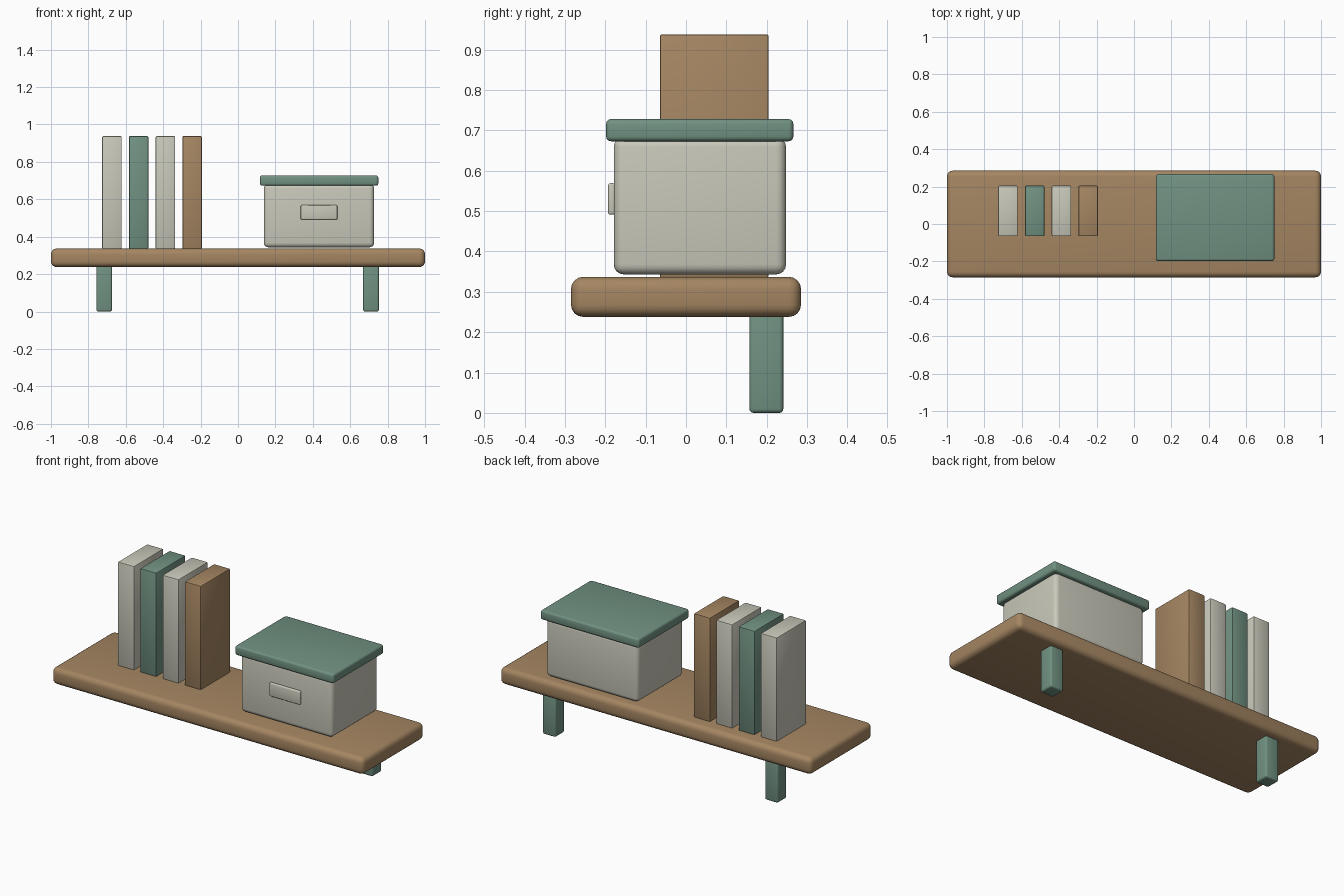
import bpy

if "Cube" in bpy.data.objects:
    bpy.data.objects.remove(bpy.data.objects["Cube"])


def material(name, rgb):
    m = bpy.data.materials.new(name)
    m.diffuse_color = (*rgb, 1)
    m.use_nodes = True
    m.node_tree.nodes["Principled BSDF"].inputs["Base Color"].default_value = m.diffuse_color
    return m


wood = material("warm_wood", (0.376, 0.238, 0.122))
green = material("sage_green", (0.165, 0.287, 0.223))
cream = material("cream", (0.584, 0.578, 0.491))


def block(name, x, y, z, mat, bevel, segments=3):
    """Rounded box spanning the given (min, max) ranges."""
    bpy.ops.mesh.primitive_cube_add(size=1, location=[sum(r) / 2 for r in (x, y, z)])
    ob = bpy.context.object
    ob.name = name
    ob.scale = [r[1] - r[0] for r in (x, y, z)]
    bpy.ops.object.transform_apply(location=False, rotation=False, scale=True)
    ob.data.materials.append(mat)
    mod = ob.modifiers.new("rounded_edges", 'BEVEL')
    mod.width = bevel
    mod.segments = segments
    bpy.ops.object.modifier_apply(modifier=mod.name)
    bpy.ops.object.shade_smooth_by_angle()
    return ob


# Shelf board
block("shelf_board", (-1, 1), (-0.285, 0.285), (0.238, 0.337), wood, 0.03, 4)

# Support brackets under the back edge
for side, cx in (("left", -0.715), ("right", 0.711)):
    block(side + "_bracket", (cx - 0.042, cx + 0.042), (0.157, 0.241),
          (0, 0.25), green, 0.01)

# Row of books
for i, mat in enumerate((cream, green, cream, wood)):
    x0 = -0.726 + i * 0.143
    block(f"book_{i + 1}", (x0, x0 + 0.104), (-0.065, 0.205),
          (0.335, 0.938), mat, 0.006, 2)

# Storage box with overhanging lid and front label
block("storage_box", (0.138, 0.728), (-0.179, 0.248), (0.343, 0.683), cream, 0.025, 4)
block("box_lid", (0.117, 0.75), (-0.198, 0.266), (0.673, 0.728), green, 0.012)
block("box_label", (0.335, 0.531), (-0.193, -0.175), (0.491, 0.569), cream, 0.006)
